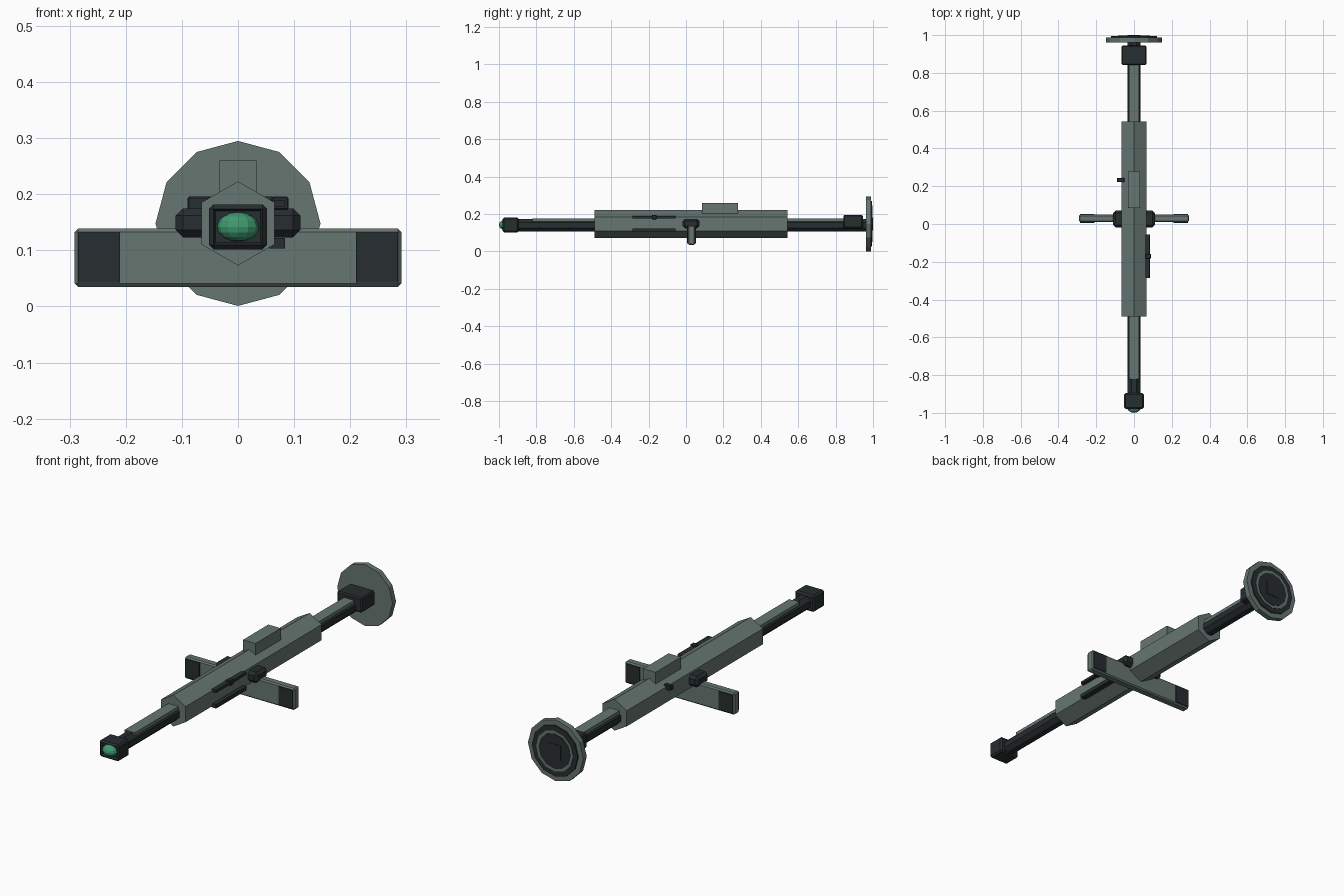
import bpy, bmesh, math
from mathutils import Matrix

if "Cube" in bpy.data.objects:
    bpy.data.objects.remove(bpy.data.objects["Cube"])


def material(name, rgb):
    m = bpy.data.materials.new(name)
    m.diffuse_color = (*rgb, 1)
    m.use_nodes = True
    m.node_tree.nodes["Principled BSDF"].inputs["Base Color"].default_value = m.diffuse_color
    return m


GREY = material("grey_green", (0.135, 0.18, 0.165))
DARK = material("dark_metal", (0.02, 0.026, 0.029))
GREEN = material("lens_green", (0.05, 0.32, 0.16))


def finish(name, bm, mat):
    bmesh.ops.recalc_face_normals(bm, faces=bm.faces[:])
    me = bpy.data.meshes.new(name)
    bm.to_mesh(me)
    bm.free()
    me.materials.append(mat)
    ob = bpy.data.objects.new(name, me)
    bpy.context.collection.objects.link(ob)
    return ob


def box(name, x, y, z, mat, bevel=0):
    """Box from (min, max) ranges, optionally chamfered."""
    bm = bmesh.new()
    mid = [(a + b) / 2 for a, b in (x, y, z)]
    size = [b - a for a, b in (x, y, z)]
    bmesh.ops.create_cube(bm, size=1, matrix=Matrix.Translation(mid) @ Matrix.Diagonal((*size, 1)))
    if bevel:
        bmesh.ops.bevel(bm, geom=bm.edges[:], offset=bevel, segments=1, affect='EDGES')
    return finish(name, bm, mat)


def prism(name, sides, r, y0, y1, z, mat, phase=90.0):
    """Regular prism running along y."""
    bm = bmesh.new()
    ang = [math.radians(phase) + i * math.tau / sides for i in range(sides)]
    ring = [bm.verts.new((r * math.cos(a), y0, z + r * math.sin(a))) for a in ang]
    face = bm.faces.new(ring)
    ext = bmesh.ops.extrude_face_region(bm, geom=[face], use_keep_orig=True)
    for v in ext["geom"]:
        if isinstance(v, bmesh.types.BMVert):
            v.co.y = y1
    return finish(name, bm, mat)


# Main hexagonal body and its top block
prism("body", 6, 0.075, -0.49, 0.542, 0.148, GREY)
box("top_block", (-0.033, 0.033), (0.085, 0.277), (0.18, 0.26), GREY)

# Inner tube with grey strips on top
prism("inner_tube", 8, 0.036, -0.91, 0.97, 0.14, DARK, 22.5)
box("front_tube_strip", (-0.027, 0.027), (-0.82, -0.48), (0.155, 0.176), GREY)
box("rear_tube_strip", (-0.027, 0.027), (0.53, 0.845), (0.155, 0.176), GREY)

# Emitter head with recessed front and lens
head = box("front_head", (-0.052, 0.052), (-0.98, -0.895), (0.102, 0.182), DARK, 0.008)
bm = bmesh.new()
bm.from_mesh(head.data)
bm.faces.ensure_lookup_table()
front = min(bm.faces, key=lambda f: f.calc_center_median().y)
bmesh.ops.inset_region(bm, faces=[front], thickness=0.006)
bmesh.ops.translate(bm, verts=front.verts[:], vec=(0, 0.012, 0))
bm.to_mesh(head.data)
bm.free()
bm = bmesh.new()
bmesh.ops.create_uvsphere(bm, u_segments=12, v_segments=8, radius=1,
                          matrix=Matrix.Translation((0, -0.97, 0.142)) @ Matrix.Diagonal((0.037, 0.03, 0.026, 1)))
finish("lens", bm, GREEN)

# Rear block
box("rear_block", (-0.066, 0.066), (0.842, 0.945), (0.124, 0.196), DARK, 0.006)

# Butt disc: grey rim, then stacked dark and grey layers on the back face
Z = 0.148
prism("butt_disc", 12, 0.147, 0.962, 0.988, Z, GREY)
prism("butt_dark_ring", 12, 0.122, 0.98, 0.994, Z, DARK)
prism("butt_grey_ring", 12, 0.098, 0.98, 0.996, Z, GREY)
prism("butt_centre", 12, 0.084, 0.98, 0.998, Z, DARK)
box("butt_square", (-0.035, 0.035), (0.985, 1.0), (Z - 0.035, Z + 0.035), DARK)

# Crossbar with dark pads, and side stubs
box("crossbar", (-0.291, 0.291), (0.01, 0.049), (0.035, 0.139), GREY, 0.006)
for side, s in (("left", -1), ("right", 1)):
    def xr(a, b):
        return tuple(sorted((s * a, s * b)))
    box(side + "_pad", xr(0.21, 0.285), (0.006, 0.053), (0.043, 0.132), DARK)
    box(side + "_stub", xr(0.04, 0.111), (-0.018, 0.071), (0.123, 0.175), DARK, 0.013)

# Right-hand rails with slider knob
box("upper_rail", (0.055, 0.083), (-0.285, -0.055), (0.177, 0.19), DARK)
box("lower_rail", (0.055, 0.084), (-0.285, -0.055), (0.103, 0.122), DARK)
box("rail_knob", (0.06, 0.09), (-0.183, -0.158), (0.172, 0.196), DARK, 0.003)

# Left-hand knob
box("left_knob", (-0.09, -0.05), (0.222, 0.244), (0.172, 0.196), DARK, 0.003)
